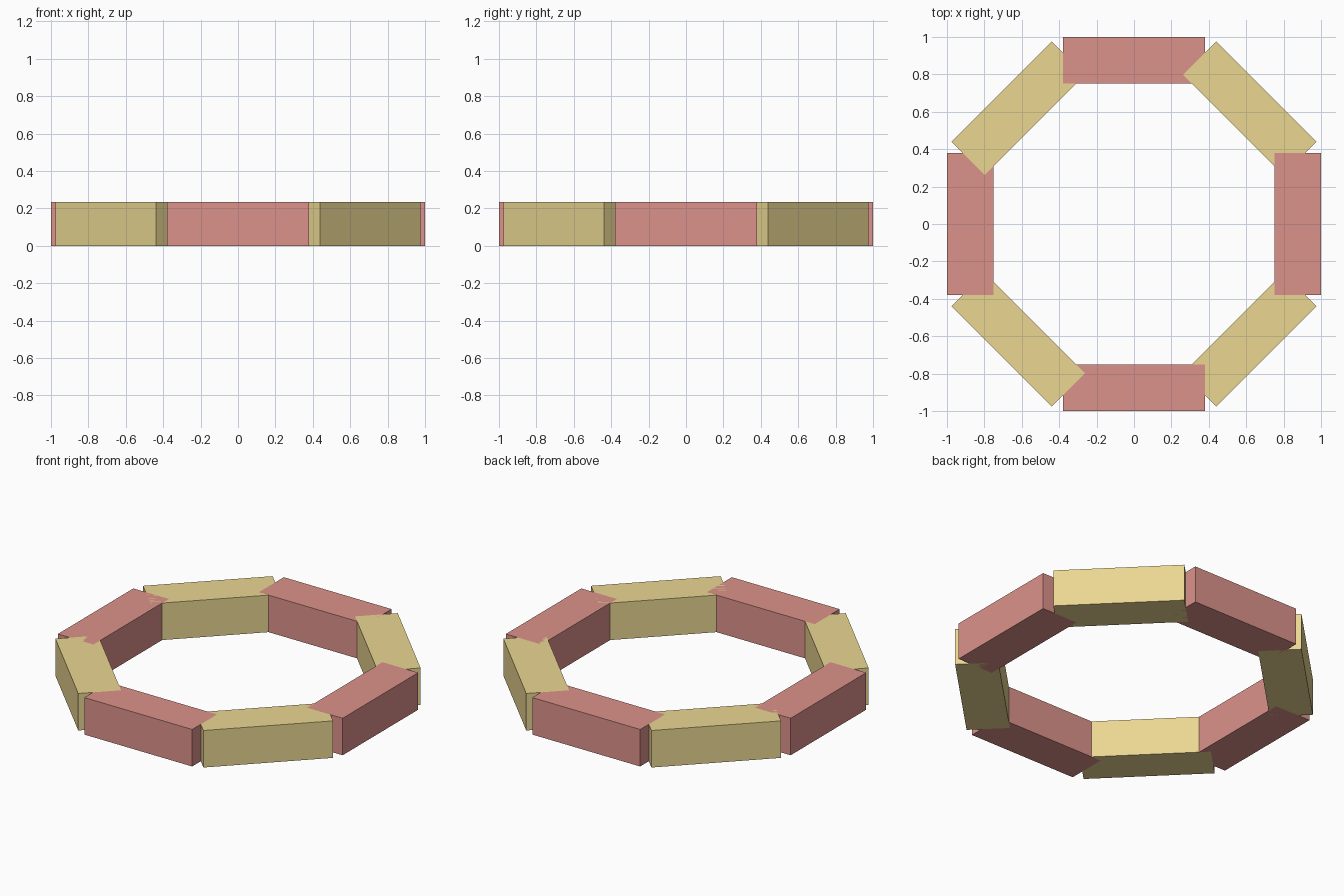
import bpy
import math
from mathutils import Matrix

if "Cube" in bpy.data.objects:
    bpy.data.objects.remove(bpy.data.objects["Cube"])

LENGTH, DEPTH, HEIGHT = 0.757, 0.25, 0.235
OUTER = 1.0


def material(name, color):
    m = bpy.data.materials.new(name)
    m.diffuse_color = color
    m.use_nodes = True
    m.node_tree.nodes["Principled BSDF"].inputs["Base Color"].default_value = m.diffuse_color
    return m


red = material("red", (0.72, 0.29, 0.26, 1))
gold = material("gold", (0.83, 0.68, 0.29, 1))


# One ring block, its outer face touching the outer radius
def ring_block(name, angle, mat):
    bpy.ops.mesh.primitive_cube_add(size=1)
    block = bpy.context.object
    block.name = name
    block.data.transform(Matrix.Translation((OUTER - DEPTH / 2, 0, HEIGHT / 2))
                         @ Matrix.Diagonal((DEPTH, LENGTH, HEIGHT, 1)))
    block.rotation_euler.z = angle
    block.data.materials.append(mat)


# Eight overlapping blocks in alternating colours
for i in range(8):
    label, mat = (("red_block", red), ("gold_block", gold))[i % 2]
    ring_block(f"{label}_{i // 2 + 1}", i * math.pi / 4, mat)
